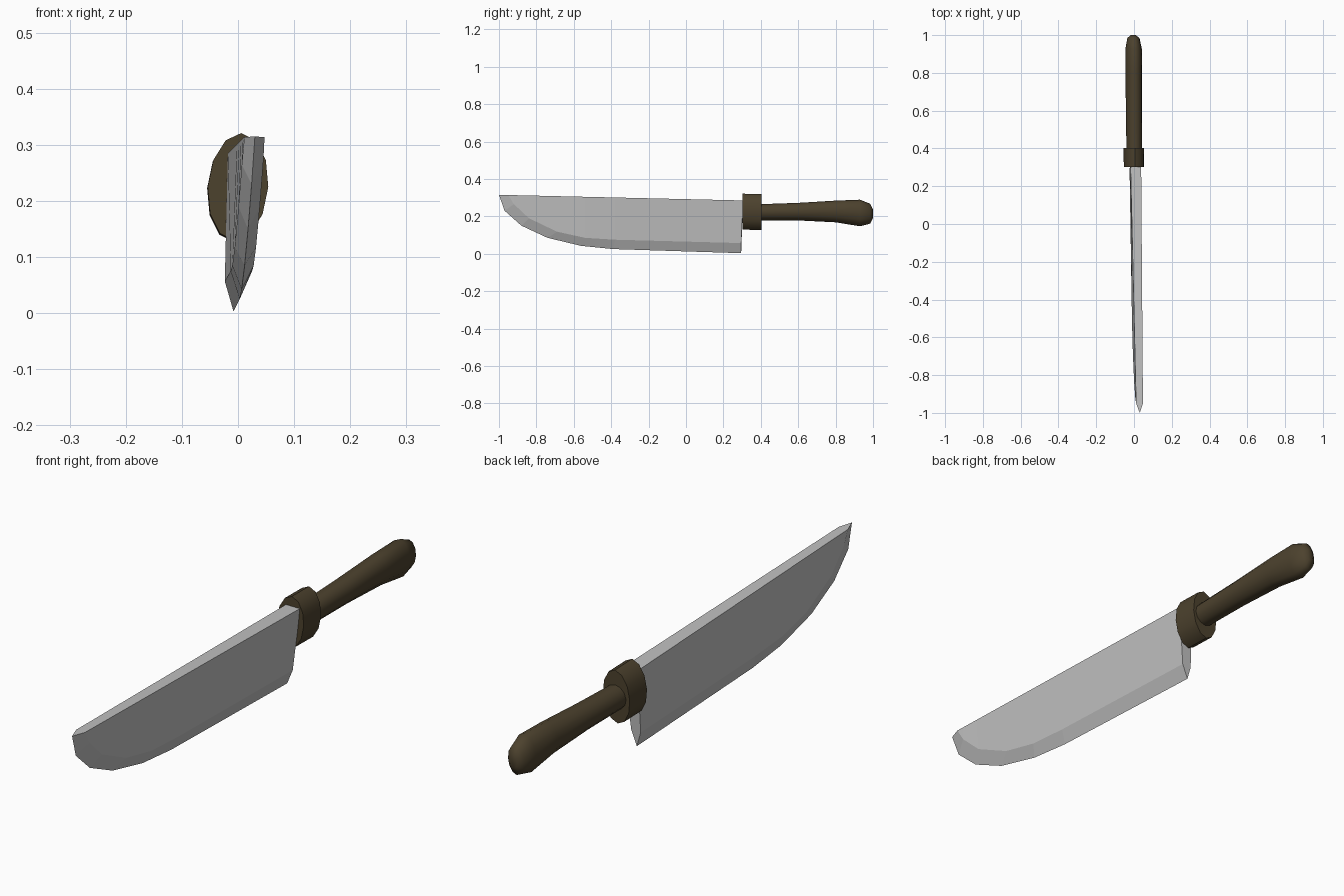
import bpy, bmesh, math

if "Cube" in bpy.data.objects:
    bpy.data.objects.remove(bpy.data.objects["Cube"])


def material(name, rgb):
    m = bpy.data.materials.new(name)
    m.diffuse_color = (*rgb, 1)
    m.use_nodes = True
    m.node_tree.nodes["Principled BSDF"].inputs["Base Color"].default_value = m.diffuse_color
    return m


steel = material("steel grey", (0.53, 0.53, 0.53))
wood = material("dark brown", (0.073, 0.054, 0.027))


def finish(name, bm, mat):
    bmesh.ops.remove_doubles(bm, verts=bm.verts, dist=1e-5)
    bmesh.ops.recalc_face_normals(bm, faces=bm.faces)
    me = bpy.data.meshes.new(name)
    bm.to_mesh(me)
    bm.free()
    me.materials.append(mat)
    ob = bpy.data.objects.new(name, me)
    bpy.context.collection.objects.link(ob)
    return ob


def smooth(ob, angle):
    bpy.ops.object.select_all(action='DESELECT')
    ob.select_set(True)
    bpy.context.view_layer.objects.active = ob
    bpy.ops.object.shade_smooth_by_angle(angle=math.radians(angle))


# Blade: (y, z) of the cutting edge and of the bevel line, heel to tip
edge = [(0.295, 0.003), (-0.39, 0.025), (-0.56, 0.042), (-0.74, 0.085),
        (-0.88, 0.15), (-0.97, 0.23), (-1.0, 0.315)]
bevel = [(0.295, 0.057), (-0.38, 0.075), (-0.54, 0.085), (-0.69, 0.118),
         (-0.84, 0.19), (-0.92, 0.265), (-0.95, 0.314)]


def lean(y, z):
    # the blade tilts and swings slightly to one side
    return 0.01 + 0.064 * (z - 0.285) - 0.014 * (y - 0.3)


bm = bmesh.new()
rows = []
for i, ((ey, ez), (by, bz)) in enumerate(zip(edge, bevel)):
    sy = 0.305 if i == 0 else by
    sz = 0.285 + (0.3 - sy) * 0.0231
    hs = 0.018 + 0.01 * (sy + 0.95) / 1.25
    hb = 0.019
    if i == len(edge) - 1:
        bz, hb = sz, hs
    pts = [(lean(sy, sz) - hs, sy, sz), (lean(by, bz) - hb, by, bz),
           (lean(ey, ez), ey, ez),
           (lean(by, bz) + hb, by, bz), (lean(sy, sz) + hs, sy, sz)]
    rows.append([bm.verts.new(p) for p in pts])
for a, b in zip(rows, rows[1:]):
    for k in range(5):
        n = (k + 1) % 5
        bm.faces.new((a[k], a[n], b[n], b[k]))
bm.faces.new(rows[0])
t = rows[-1]
bm.faces.new((t[0], t[2], t[4]))
finish("blade", bm, steel)


# Lofted oval sections along y: (y, centre x, centre z, half width, half height)
def loft(name, sections, mat, angle, sides=12):
    bm = bmesh.new()
    rings = []
    for y, cx, cz, rx, rz in sections:
        ring = []
        for k in range(sides):
            a = math.tau * k / sides
            z = rz * math.sin(a)
            ring.append(bm.verts.new((cx + rx * math.cos(a) + 0.06 * z, y, cz + z)))
        rings.append(ring)
    for a, b in zip(rings, rings[1:]):
        for k in range(sides):
            n = (k + 1) % sides
            bm.faces.new((a[k], a[n], b[n], b[k]))
    bm.faces.new(rings[0])
    bm.faces.new(rings[-1])
    smooth(finish(name, bm, mat), angle)


# Collar between blade and handle
loft("collar", [(0.302, 0.0, 0.225, 0.054, 0.096),
                (0.403, -0.001, 0.223, 0.054, 0.096)], wood, 40)

# Handle swelling toward a rounded butt
loft("handle", [(0.395, 0.001, 0.222, 0.041, 0.043),
                (0.60, 0.0, 0.225, 0.043, 0.047),
                (0.80, -0.001, 0.226, 0.044, 0.058),
                (0.93, -0.002, 0.218, 0.043, 0.071),
                (0.985, -0.003, 0.214, 0.032, 0.053),
                (1.0, -0.004, 0.213, 0.013, 0.022)], wood, 60)
